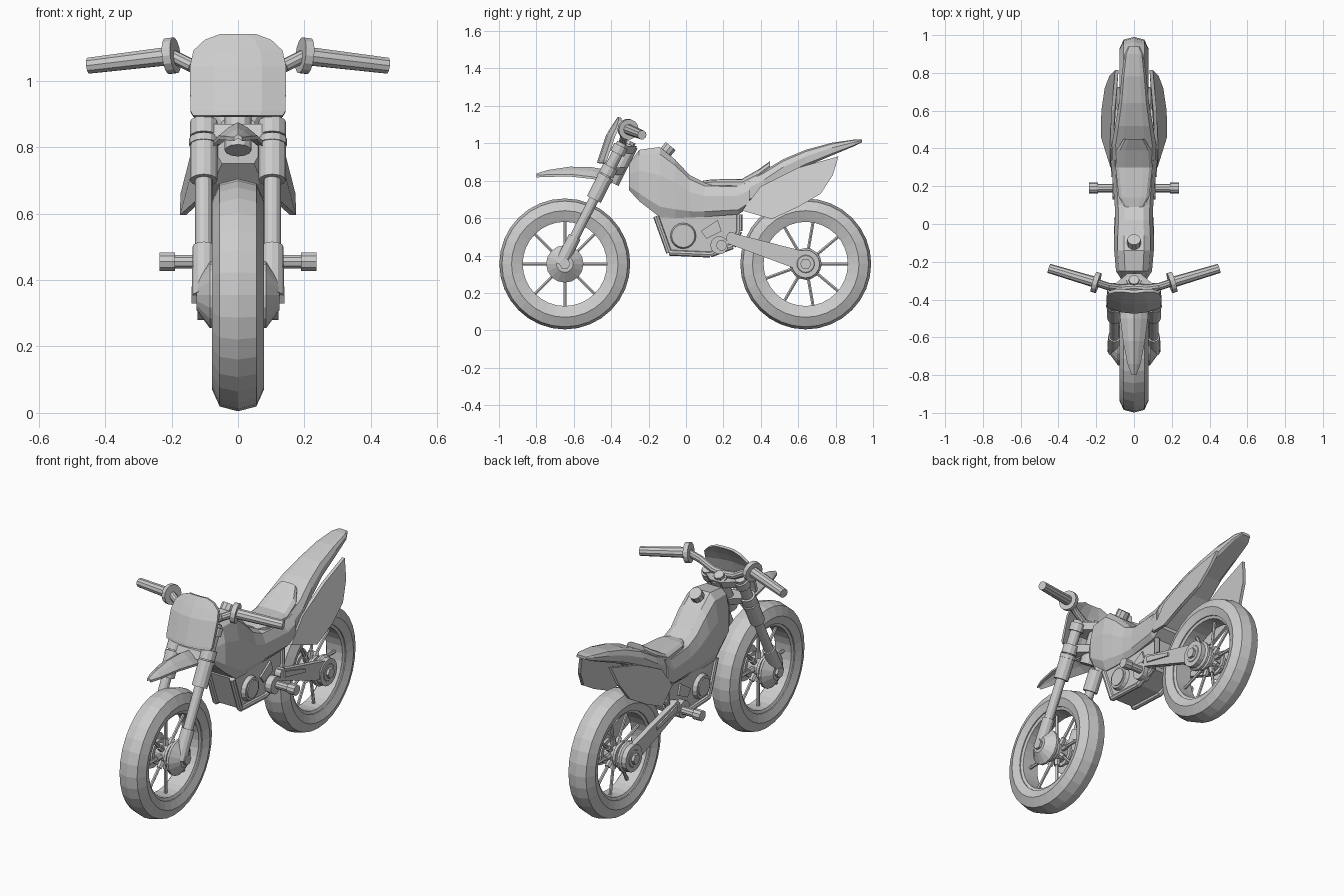
import bpy, bmesh, math
from mathutils import Vector

cube = bpy.data.objects.get("Cube")
if cube:
    bpy.data.objects.remove(cube, do_unlink=True)

GREY = (0.6, 0.6, 0.6, 1)
grey = bpy.data.materials.new("plain grey")
grey.use_nodes = True
grey.diffuse_color = GREY
for node in grey.node_tree.nodes:
    if node.type == "BSDF_PRINCIPLED":
        node.inputs["Base Color"].default_value = GREY

SIDES = (("left", 1), ("right", -1))


def finish(name, bm):
    bmesh.ops.recalc_face_normals(bm, faces=bm.faces)
    mesh = bpy.data.meshes.new(name)
    bm.to_mesh(mesh)
    bm.free()
    mesh.materials.append(grey)
    obj = bpy.data.objects.new(name, mesh)
    bpy.context.collection.objects.link(obj)
    return obj


def loft(name, rings, closed=False):
    """Skin a row of equal point rings; closed joins the last ring to the first."""
    bm = bmesh.new()
    rows = [[bm.verts.new(p) for p in ring] for ring in rings]
    n = len(rows[0])
    pairs = list(zip(rows, rows[1:]))
    if closed:
        pairs.append((rows[-1], rows[0]))
    else:
        bm.faces.new(rows[0])
        bm.faces.new(rows[-1])
    for a, b in pairs:
        for i in range(n):
            j = (i + 1) % n
            bm.faces.new((a[i], a[j], b[j], b[i]))
    return finish(name, bm)


def rod(name, a, b, r, r2=None, n=12):
    """Cylinder or cone between two points."""
    a, b = Vector(a), Vector(b)
    turn = (b - a).to_track_quat("Z", "Y")

    def ring(c, rad):
        return [c + turn @ Vector((rad * math.cos(t * math.tau / n),
                                   rad * math.sin(t * math.tau / n), 0)) for t in range(n)]
    return loft(name, [ring(a, r), ring(b, r if r2 is None else r2)])


def lathe(name, centre, profile, n=32):
    """Turn a closed (x, radius) profile about the wheel axle."""
    y, z = centre
    return loft(name, [[(x, y + r * math.cos(k * math.tau / n), z + r * math.sin(k * math.tau / n))
                        for x, r in profile] for k in range(n)], True)


def prism(name, outline, x0, x1):
    return loft(name, [[(x, y, z) for y, z in outline] for x in (x0, x1)])


def section(y, zb, zt, w):
    """Bodywork cross-section: rounded top, nearly upright flanks."""
    half = [(0.5, 1), (0.82, 0.9), (1, 0.6), (1, 0.15), (0.8, 0)]
    pts = [(w * u, y, zb + (zt - zb) * v) for u, v in half]
    return pts + [(-x, q, z) for x, q, z in reversed(pts)]


# Wheels
tyre = [(0, 0.35), (0.055, 0.336), (0.078, 0.285), (0.062, 0.24), (-0.062, 0.24),
        (-0.078, 0.285), (-0.055, 0.336)]
rim = [(-0.05, 0.225), (0.05, 0.225), (0.058, 0.245), (-0.058, 0.245)]
for label, y, hub_r, count, phase in (("front", -0.648, 0.1, 8, 0), ("rear", 0.64, 0.085, 9, 0)):
    c = (y, 0.355)
    lathe(label + "_tyre", c, tyre)
    lathe(label + "_rim", c, rim)
    rod(label + "_hub", (-0.075, *c), (0.075, *c), 0.05, n=16)
    rod(label + "_axle", (-0.138, *c), (0.138, *c), 0.022, n=8)
    for side, s in SIDES:
        rod(f"{label}_hub_flange_{side}", (s * 0.035, *c), (s * 0.05, *c), 0.07, n=16)
        rod(f"{label}_hub_cover_{side}", (s * 0.085, *c), (s * 0.125, *c), hub_r,
            0.045, n=16)
        rod(f"{label}_hub_plate_{side}", (s * 0.072, *c), (s * 0.085, *c), hub_r, n=16)
    for k in range(count):
        t = phase + k * math.tau / count
        dy, dz = math.cos(t), math.sin(t)
        rod(f"{label}_spoke_{k}", (0, y + 0.045 * dy, c[1] + 0.045 * dz),
            (0, y + 0.235 * dy, c[1] + 0.235 * dz), 0.009, n=6)
        rod(f"{label}_hub_nub_{k}", (0, y + 0.045 * dy, c[1] + 0.045 * dz),
            (0, y + 0.085 * dy, c[1] + 0.085 * dz), 0.016, n=6)


# Front fork
def fork(x, z, back=0.0):
    return (x, -0.615 + 0.51 * (z - 0.46) + back, z)


for side, s in SIDES:
    x = s * 0.103
    rod("fork_foot_" + side, fork(x, 0.35), fork(x, 0.5), 0.036, 0.034)
    rod("fork_slider_" + side, fork(x, 0.48), fork(x, 0.75), 0.026)
    rod("fork_tube_" + side, fork(x, 0.7), fork(x, 0.82), 0.041)
    rod("fork_collar_" + side, fork(x, 0.805), fork(x, 0.825), 0.044)
    rod("fork_upper_" + side, fork(x, 0.81), fork(x, 1.0), 0.03)
    rod("clamp_eye_" + side, fork(x, 0.83), fork(x, 0.875), 0.042)
    rod("top_clamp_eye_" + side, fork(x, 0.945), fork(x, 0.985), 0.04)
for label, z in (("lower_clamp", 0.83), ("top_clamp", 0.945)):
    plan = [(-0.1, -0.03), (0.1, -0.03), (0.1, 0.03), (0.035, 0.085), (-0.035, 0.085), (-0.1, 0.03)]
    loft(label, [[fork(x, h, b) for x, b in plan] for h in (z, z + 0.04)])
rod("steering_head", fork(0, 0.79, 0.05), fork(0, 0.99, 0.05), 0.04)
rod("steering_nut", fork(0, 0.985, 0.04), fork(0, 1.01, 0.04), 0.028, n=8)

# Handlebar, hand guards and grips
for side, s in SIDES:
    path = [(s * x, y, z) for x, y, z in ((0, -0.335, 1.0), (0.07, -0.34, 1.005),
                                          (0.14, -0.33, 1.045), (0.2, -0.31, 1.075))]
    for k in range(3):
        rod(f"handlebar_{side}_{k}", path[k], path[k + 1], 0.02, n=10)
    start, end = Vector(path[-1]), Vector((s * 0.45, -0.235, 1.045))
    along = (end - start).normalized()
    rod("hand_guard_" + side, start - along * 0.012, start + along * 0.014, 0.055, n=14)
    rod("grip_" + side, start, end, 0.029, 0.025, n=10)

# Number board
rings = []
for t, w in ((0, 0.135), (0.06, 0.143), (0.6, 0.145), (0.8, 0.134), (0.93, 0.1), (1, 0.055)):
    face = []
    for u in (-1, -0.5, 0, 0.5, 1):
        x = w * u
        face.append((x, -0.475 + 0.11 * t - 0.02 * math.sin(math.pi * t) + 1.6 * x * x,
                     0.895 + 0.245 * t))
    rings.append(face + [(x, y + 0.016, z - 0.004) for x, y, z in reversed(face)])
loft("number_board", rings)

# Front mudguard
rings = []
for y, z, w in ((-0.8, 0.838, 0.012), (-0.74, 0.857, 0.035), (-0.62, 0.875, 0.058),
                (-0.5, 0.872, 0.073), (-0.41, 0.855, 0.073)):
    top = [(w * u, y, z - 0.7 * w * abs(u) ** 1.3) for u in (-1, -0.5, 0, 0.5, 1)]
    rings.append(top + [(x, q, h - 0.012) for x, q, h in reversed(top)])
loft("front_mudguard", rings)

# Tank and main body
loft("tank_body", [section(*v) for v in (
    (-0.305, 0.75, 0.89, 0.06), (-0.25, 0.69, 0.965, 0.095), (-0.14, 0.605, 0.98, 0.105),
    (-0.06, 0.6, 0.915, 0.105), (0.02, 0.603, 0.83, 0.1), (0.1, 0.607, 0.79, 0.102),
    (0.28, 0.62, 0.785, 0.118), (0.34, 0.66, 0.81, 0.125))])

# Tail, sweeping up to a thin tip
loft("tail_mudguard", [section(*v) for v in (
    (0.26, 0.625, 0.78, 0.115), (0.42, 0.735, 0.855, 0.118), (0.52, 0.81, 0.915, 0.1),
    (0.64, 0.875, 0.965, 0.08), (0.78, 0.935, 1.003, 0.066), (0.9, 0.985, 1.02, 0.05),
    (0.94, 1.005, 1.02, 0.03))])

# Seat pad and filler cap
loft("seat", [section(*v) for v in (
    (0.09, 0.775, 0.8, 0.05), (0.14, 0.77, 0.807, 0.08), (0.3, 0.765, 0.81, 0.098),
    (0.39, 0.8, 0.862, 0.092), (0.45, 0.85, 0.905, 0.055))])
rod("filler_cap", (0, -0.115, 0.945), (0, -0.082, 0.985), 0.036, n=10)

# Flared side panels
for side, s in SIDES:
    edge = [(0.3, 0.64, 0.125), (0.46, 0.595, 0.175), (0.6, 0.66, 0.173), (0.72, 0.73, 0.155),
            (0.785, 0.83, 0.13), (0.815, 0.93, 0.1), (0.6, 0.87, 0.12), (0.4, 0.77, 0.128)]
    loft("side_panel_" + side, [[(s * (x - d), y, z) for y, z, x in edge] for d in (0, 0.018)])

# Engine, cradle and covers
block = [(-0.16, 0.61), (-0.09, 0.415), (0.13, 0.405), (0.25, 0.45), (0.285, 0.53), (0.285, 0.62)]
prism("engine_block", block, -0.078, 0.078)
for side, s in SIDES:
    for k in range(5):
        rod(f"cradle_{side}_{k}", (s * 0.076, *block[k]), (s * 0.076, *block[k + 1]), 0.016, n=8)
    rod("engine_cover_" + side, (s * 0.07, -0.015, 0.505), (s * 0.1, -0.015, 0.505), 0.072, 0.062, n=16)
    rod("cover_cap_" + side, (s * 0.1, -0.015, 0.505), (s * 0.106, -0.015, 0.505), 0.05, n=16)
    prism("gear_case_" + side, [(0.08, 0.53), (0.17, 0.59), (0.19, 0.53), (0.11, 0.49)],
          s * 0.07, s * 0.088)
    # Foot pegs
    rod("peg_mount_" + side, (s * 0.06, 0.178, 0.455), (s * 0.115, 0.178, 0.455), 0.048, n=14)
    rod("foot_peg_" + side, (s * 0.1, 0.19, 0.455), (s * 0.2, 0.19, 0.455), 0.022, n=10)
    rod("peg_tip_" + side, (s * 0.19, 0.19, 0.455), (s * 0.237, 0.19, 0.455), 0.029, n=10)
    # Swing arm with a raised rib
    prism("swing_arm_" + side, [(0.23, 0.525), (0.62, 0.425), (0.69, 0.39), (0.67, 0.305),
                                (0.57, 0.335), (0.22, 0.465)], s * 0.086, s * 0.115)
    prism("swing_arm_rib_" + side, [(0.25, 0.51), (0.43, 0.455), (0.43, 0.435), (0.25, 0.475)],
          s * 0.11, s * 0.123)
    rod("axle_boss_" + side, (s * 0.086, 0.64, 0.355), (s * 0.122, 0.64, 0.355), 0.075, n=16)
    rod("axle_nut_" + side, (s * 0.12, 0.64, 0.355), (s * 0.14, 0.64, 0.355), 0.03, n=6)
    rod("front_axle_nut_" + side, (s * 0.12, -0.648, 0.355), (s * 0.14, -0.648, 0.355), 0.03, n=6)
rod("swing_arm_pivot", (-0.115, 0.245, 0.495), (0.115, 0.245, 0.495), 0.03)
